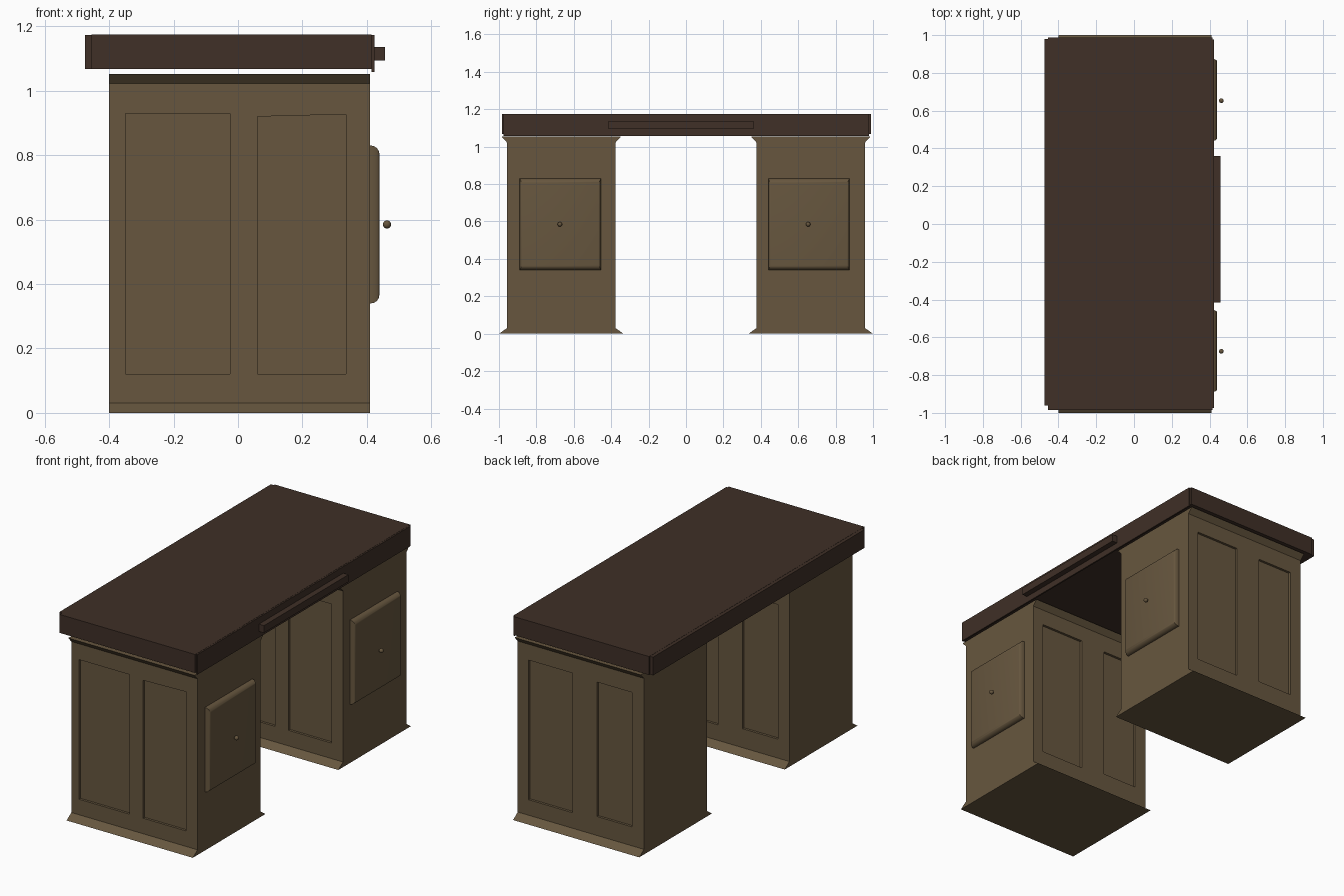
import bpy, bmesh, math

cube = bpy.data.objects.get("Cube")
if cube:
    bpy.data.objects.remove(cube, do_unlink=True)


def material(name, rgb):
    m = bpy.data.materials.new(name)
    m.use_nodes = True
    m.diffuse_color = (*rgb, 1)
    bsdf = next(n for n in m.node_tree.nodes if n.type == "BSDF_PRINCIPLED")
    bsdf.inputs["Base Color"].default_value = (*rgb, 1)
    return m


olive_wood = material("olive brown wood", (0.135, 0.094, 0.049))
dark_wood = material("dark brown wood", (0.050, 0.029, 0.020))


def finish(name, bm, mat):
    bmesh.ops.recalc_face_normals(bm, faces=bm.faces)
    mesh = bpy.data.meshes.new(name)
    bm.to_mesh(mesh)
    bm.free()
    mesh.materials.append(mat)
    ob = bpy.data.objects.new(name, mesh)
    bpy.context.collection.objects.link(ob)
    return ob


def loft(name, rings, mat):
    """Join rings of points with side faces and cap both ends."""
    bm = bmesh.new()
    loops = [[bm.verts.new(p) for p in ring] for ring in rings]
    n = len(loops[0])
    for a, b in zip(loops, loops[1:]):
        for i in range(n):
            j = (i + 1) % n
            bm.faces.new((a[i], a[j], b[j], b[i]))
    bm.faces.new(loops[0])
    bm.faces.new(loops[-1])
    return finish(name, bm, mat)


def box(name, x0, x1, y0, y1, z0, z1, mat):
    ring = [(x0, y0), (x1, y0), (x1, y1), (x0, y1)]
    return loft(name, [[(x, y, z) for x, y in ring] for z in (z0, z1)], mat)


def activate(ob):
    bpy.ops.object.select_all(action="DESELECT")
    ob.select_set(True)
    bpy.context.view_layer.objects.active = ob


def cut_panel(ob, x0, x1, z0, z_left, z_right, y, depth):
    """Sink a rectangular panel into the side wall at y."""
    outline = [(x0, z0), (x1, z0), (x1, z_right), (x0, z_left)]
    cutter = loft("panel_cutter", [[(x, yy, z) for x, z in outline]
                                   for yy in (y - depth, y + depth)], olive_wood)
    cutter.hide_render = True
    activate(ob)
    mod = ob.modifiers.new("panel", "BOOLEAN")
    mod.operation, mod.solver, mod.object = "DIFFERENCE", "EXACT", cutter
    bpy.ops.object.modifier_apply(modifier=mod.name)
    bpy.data.objects.remove(cutter, do_unlink=True)


def pedestal(name, yc):
    # Half profile: foot flare, straight wall, cornice flare
    half = [(0.333, 0), (0.29, 0.03), (0.29, 1.022), (0.318, 1.053)]
    outline = half + [(-y, z) for y, z in reversed(half)]
    ob = loft(name, [[(x, yc + y, z) for y, z in outline] for x in (-0.40, 0.41)],
              olive_wood)
    # Front facing panels, then back facing panels
    for x0, x1, z0, zl, zr, side in ((-0.35, -0.025, 0.12, 0.93, 0.93, -1),
                                     (0.06, 0.335, 0.12, 0.92, 0.927, -1),
                                     (0.06, 0.34, 0.12, 0.93, 0.93, 1),
                                     (-0.325, -0.10, 0.14, 0.92, 0.92, 1)):
        cut_panel(ob, x0, x1, z0, zl, zr, yc + side * 0.29, 0.014)


def door(name, yc):
    # Cushion-edged door made of shrinking rings
    r, steps = 0.027, 6
    rings = []
    for i in range(steps + 1):
        a = i / steps * math.pi / 2
        x = 0.412 + r * math.sin(a)
        inset = r * (1 - math.cos(a))
        hy, hz = 0.217 - inset * 0.45, 0.245 - inset
        rings.append([(x, yc + sy * hy, 0.585 + sz * hz)
                      for sy, sz in ((-1, -1), (1, -1), (1, 1), (-1, 1))])
    rings.insert(0, [(0.405, y, z) for _, y, z in rings[0]])
    activate(loft(name, rings, olive_wood))
    bpy.ops.object.shade_smooth_by_angle(angle=math.radians(30))


def knob(name, yc):
    bm = bmesh.new()
    bmesh.ops.create_uvsphere(bm, u_segments=16, v_segments=10, radius=0.0125)
    bmesh.ops.translate(bm, verts=bm.verts, vec=(0.4625, yc, 0.585))
    activate(finish(name, bm, olive_wood))
    bpy.ops.object.shade_smooth_by_angle(angle=math.radians(40))


# Cabinets
for side, sign in (("front", -1), ("back", 1)):
    pedestal(side + "_pedestal", sign * 0.667)
    door(side + "_door", -0.672 if sign < 0 else 0.657)
    knob(side + "_door_knob", -0.674 if sign < 0 else 0.653)

# Desk top with edge boards and the long drawer pull
box("desk_top", -0.455, 0.415, -0.985, 0.988, 1.068, 1.175, dark_wood)
box("rear_edge_board", -0.475, -0.455, -0.96, 0.98, 1.068, 1.174, dark_wood)
box("drawer_edge_board", 0.415, 0.424, -0.975, 0.978, 1.058, 1.174, dark_wood)
box("drawer_pull", 0.42, 0.457, -0.415, 0.36, 1.094, 1.136, dark_wood)
